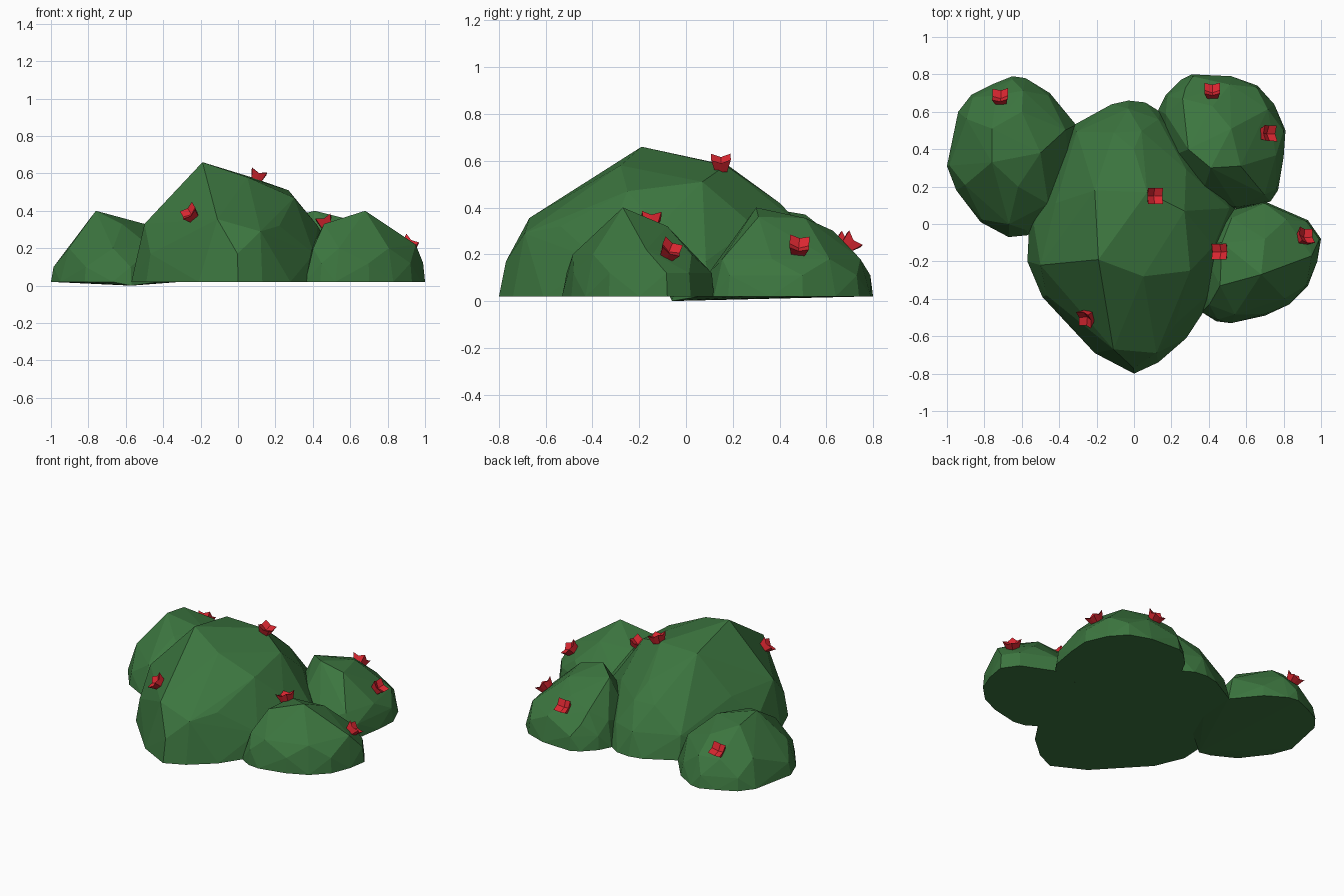
import bpy, bmesh
from mathutils import Vector
from mathutils.bvhtree import BVHTree

if "Cube" in bpy.data.objects:
    bpy.data.objects.remove(bpy.data.objects["Cube"])


def material(name, color):
    m = bpy.data.materials.new(name)
    m.diffuse_color = color
    m.use_nodes = True
    m.node_tree.nodes["Principled BSDF"].inputs["Base Color"].default_value = m.diffuse_color
    return m


GREEN = material("leaf_green", (0.045, 0.18, 0.05, 1))
RED = material("flower_red", (0.70, 0.02, 0.03, 1))


def add_object(name, bm, mat):
    me = bpy.data.meshes.new(name)
    bm.to_mesh(me)
    me.materials.append(mat)
    ob = bpy.data.objects.new(name, me)
    bpy.context.collection.objects.link(ob)
    return ob


def lobe(name, outline, centre, rings, crown):
    """Faceted mound: ground outline, shrunken rings above it, crown points; hulled."""
    bm = bmesh.new()
    c = Vector(centre)
    for x, y in outline:
        bm.verts.new((x, y, 0.02))
    for start, (z, scale) in enumerate(rings):
        for p in outline[start % 2::2]:
            q = c + (Vector(p) - c) * scale
            bm.verts.new((q.x, q.y, z))
    for p in crown:
        bm.verts.new(p)
    bmesh.ops.convex_hull(bm, input=bm.verts[:])
    bmesh.ops.delete(bm, geom=[v for v in bm.verts if not v.link_faces], context='VERTS')
    bmesh.ops.dissolve_limit(bm, angle_limit=0.03, verts=bm.verts[:], edges=bm.edges[:])
    bmesh.ops.recalc_face_normals(bm, faces=bm.faces[:])
    tree = BVHTree.FromBMesh(bm)
    add_object(name, bm, GREEN)
    return tree


def flower(name, tree, x, y):
    """Four-petal cup standing on the leaf surface."""
    loc, normal, _, _ = tree.ray_cast(Vector((x, y, 2)), Vector((0, 0, -1)))
    turn = Vector((0, 0, 1)).rotation_difference(normal)
    bm = bmesh.new()
    dirs = [(1, 1), (0, 1), (-1, 1), (-1, 0), (-1, -1), (0, -1), (1, -1), (1, 0)]
    low = [bm.verts.new((dx * .026, dy * .026, 0)) for dx, dy in dirs]
    top = [bm.verts.new((dx * .042, dy * .042, .06 if dx * dy else .045)) for dx, dy in dirs]
    heart = bm.verts.new((0, 0, .025))
    bm.faces.new(low[::-1])
    for i in range(8):
        j = (i + 1) % 8
        bm.faces.new((low[i], low[j], top[j], top[i]))
    for i in range(0, 8, 2):
        bm.faces.new((heart, top[i - 1], top[i], top[(i + 1) % 8]))
    ob = add_object(name, bm, RED)
    ob.rotation_mode = 'QUATERNION'
    ob.rotation_quaternion = turn
    ob.location = loc - normal * 0.01


# tall middle mound
main = lobe("main_mound",
    [(0, -.80), (-.21, -.69), (-.49, -.39), (-.57, -.2), (-.56, 0), (-.50, .18), (-.32, .53),
     (-.12, .64), (-.03, .66), (.06, .65), (.14, .60), (.35, .40), (.54, .10), (.53, -.1),
     (.43, -.38), (.28, -.61), (.13, -.74)],
    (-.05, -.2), [(.17, .95), (.32, .82)],
    [(-.19, -.19, .66), (-.21, .18, .58), (.05, -.28, .58), (.07, .17, .58), (.27, .07, .51),
     (-.11, -.67, .355), (.12, -.69, .29), (-.5, -.22, .33), (0, .40, .42), (.3, -.25, .47)])

# left mound
left = lobe("left_mound",
    [(-1, .31), (-.95, .18), (-.82, .01), (-.67, -.07), (-.57, -.05), (-.42, .06), (-.33, .27),
     (-.31, .53), (-.45, .70), (-.58, .78), (-.65, .79), (-.75, .75), (-.87, .69), (-.94, .60)],
    (-.66, .36), [(.10, .96), (.20, .84)],
    [(-.76, .33, .40), (-.76, .51, .37), (-.5, .38, .33), (-.62, .20, .33), (-.6, .60, .30),
     (-.57, -.06, 0)])

# front right mound
right = lobe("right_mound",
    [(1, -.08), (.98, -.20), (.93, -.33), (.83, -.43), (.70, -.49), (.52, -.53), (.44, -.52),
     (.36, -.47), (.34, -.1), (.50, .07), (.70, .12), (.84, .06), (.93, .02)],
    (.66, -.2), [(.12, .97), (.20, .86)],
    [(.68, -.27, .40), (.95, -.17, .22), (.46, -.33, .33), (.70, -.08, .32), (.47, -.10, .32)])

# back right mound
back = lobe("back_mound",
    [(.31, .80), (.52, .79), (.66, .74), (.75, .64), (.81, .50), (.80, .36), (.77, .18),
     (.73, .12), (.55, .08), (.35, .12), (.17, .35), (.13, .61), (.17, .69), (.25, .77)],
    (.46, .42), [(.11, .97), (.18, .88)],
    [(.41, .30, .40), (.52, .51, .355), (.57, .31, .36), (.29, .40, .37), (.42, .63, .30),
     (.26, .67, .25)])

# flowers
spots = [(main, .10, .15), (main, -.24, -.49), (left, -.71, .66), (right, .47, -.15),
         (right, .90, -.08), (back, .42, .69), (back, .70, .48)]
for i, (tree, x, y) in enumerate(spots, 1):
    flower(f"flower_{i}", tree, x, y)
